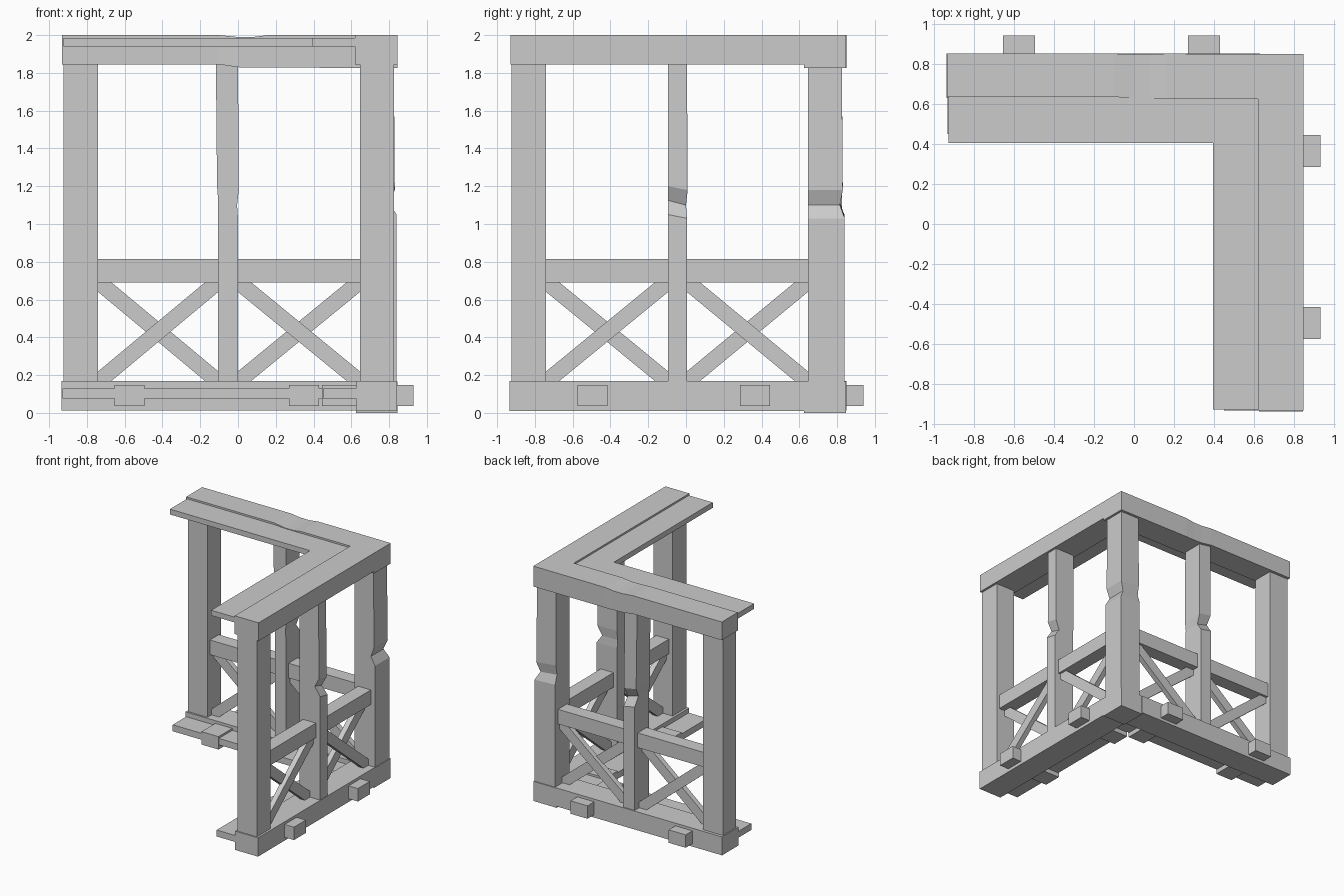
import bpy, bmesh

if "Cube" in bpy.data.objects:
    bpy.data.objects.remove(bpy.data.objects["Cube"])


def mesh_object(name, rings, swap=False):
    """Skin a list of equal point rings into a closed solid; swap exchanges x and y."""
    bm = bmesh.new()
    rows = [[bm.verts.new((p[1], p[0], p[2]) if swap else p) for p in r] for r in rings]
    n = len(rows[0])
    for a, b in zip(rows, rows[1:]):
        for i in range(n):
            j = (i + 1) % n
            bm.faces.new((a[i], a[j], b[j], b[i]))
    bm.faces.new(rows[0])
    bm.faces.new(rows[-1])
    bmesh.ops.recalc_face_normals(bm, faces=bm.faces)
    me = bpy.data.meshes.new(name)
    bm.to_mesh(me)
    bm.free()
    ob = bpy.data.objects.new(name, me)
    bpy.context.collection.objects.link(ob)
    return ob


def level(u0, u1, v0, v1, z, tilt=0):
    """Rectangle ring at height z; tilt lowers the u1 side."""
    return [(u0, v0, z), (u1, v0, z - tilt), (u1, v1, z - tilt), (u0, v1, z)]


def section(u, v0, v1, z0, z1):
    """Rectangle ring across a beam at position u."""
    return [(u, v0, z0), (u, v1, z0), (u, v1, z1), (u, v0, z1)]


def box(name, u, v, z, swap=False):
    return mesh_object(name, [level(*u, *v, z[0]), level(*u, *v, z[1])], swap)


def brace(name, u0, u1, v0, v1, rising, swap):
    """Diagonal bar trimmed to the corners of its panel."""
    z0, z1, a, b = 0.165, 0.695, 0.065, 0.055
    pts = [(u0, z0), (u0 + a, z0), (u1, z1 - b), (u1, z1), (u1 - a, z1), (u0, z0 + b)]
    if not rising:
        pts = [(u0 + u1 - u, z) for u, z in pts]
    mesh_object(name, [[(u, v, z) for u, z in pts] for v in (v0, v1)], swap)


# Two wings: back runs along x, side runs along y
for wing, swap, m0, m1 in (("back", False, -0.105, 0.0), ("side", True, -0.095, 0.005)):
    # shelf boards on the inner side, top and bottom
    end = 0.63 if swap else 0.40
    box(wing + "_top_board", (-0.925, end), (0.405 if not swap else 0.395, 0.64), (1.94, 1.985), swap)
    end = 0.63 if swap else 0.45
    box(wing + "_bottom_board", (-0.93, end), (0.45, 0.64), (0.075, 0.13), swap)

    # joist ends passing through the bottom beam
    for i, u in enumerate((-0.655, 0.27) if not swap else (-0.575, 0.285)):
        box(f"{wing}_joist_{i}", (u, u + 0.16), (0.445, 0.93 if swap else 0.94), (0.037, 0.147), swap)

    # end post
    box(wing + "_end_post", (-0.925, -0.74), (0.645, 0.825), (0.16, 1.86), swap)

    # worn middle post with a notch on the outer face
    s = -0.012 if not swap else 0
    mesh_object(wing + "_middle_post", [
        level(m0, m1, 0.645, 0.84, 0.16),
        level(m0, m1, 0.645, 0.84, 1.05, 0.02),
        level(m0, m1 - 0.005, 0.645, 0.79, 1.125, 0.025),
        level(m0 + s / 2, m1 + 0.004, 0.645, 0.83, 1.2, 0.02),
        level(m0 + s, m1, 0.645, 0.825, 1.86)], swap)

    # rails and crossed braces
    for i, (u0, u1) in enumerate(((-0.74, m0), (m1, 0.645))):
        box(f"{wing}_rail_{i}", (u0, u1), (0.68, 0.80), (0.69, 0.815), swap)
        inner, outer = (0.70, 0.745), (0.735, 0.78)
        first, second = (outer, inner) if swap else (inner, outer)
        brace(f"{wing}_brace_{i}_a", u0, u1, *first, i == 0, swap)
        brace(f"{wing}_brace_{i}_b", u0, u1, *second, i == 1, swap)

# corner post, notched on both outer faces
mesh_object("corner_post", [
    level(0.645, 0.84, 0.645, 0.84, 0.15),
    level(0.645, 0.84, 0.645, 0.84, 1.04, 0.01),
    level(0.645, 0.80, 0.645, 0.815, 1.115, 0.015),
    level(0.645, 0.83, 0.645, 0.83, 1.2, 0.02),
    level(0.645, 0.825, 0.645, 0.825, 1.85)])

# top beams, the back one bent and worn near its middle
mesh_object("back_top_beam", [
    section(-0.933, 0.635, 0.85, 1.845, 2.0),
    section(-0.10, 0.635, 0.85, 1.845, 2.0),
    section(0.0, 0.625, 0.848, 1.83, 1.99),
    section(0.08, 0.625, 0.848, 1.828, 1.99),
    section(0.16, 0.625, 0.85, 1.828, 2.0),
    section(0.845, 0.625, 0.848, 1.826, 2.0)])
box("side_top_beam", (-0.93, 0.63), (0.62, 0.845), (1.845, 2.0), True)

# bottom beams and corner block
box("back_bottom_beam", (-0.935, 0.63), (0.63, 0.85), (0.013, 0.17))
box("side_bottom_beam", (-0.935, 0.63), (0.625, 0.843), (0.01, 0.17), True)
box("bottom_corner_block", (0.625, 0.845), (0.625, 0.848), (0.0, 0.167))
